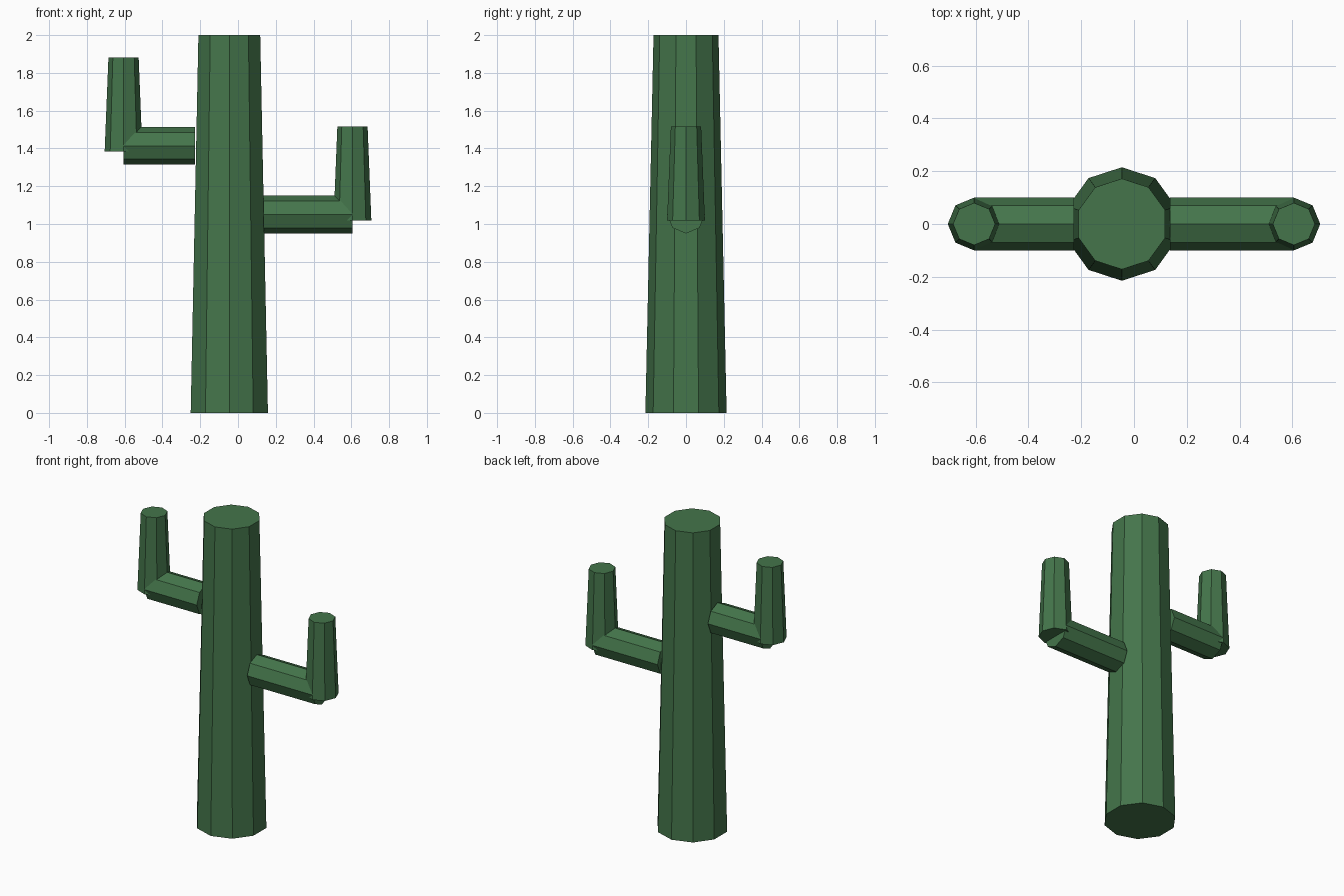
import bpy, math
from mathutils import Matrix

if "Cube" in bpy.data.objects:
    bpy.data.objects.remove(bpy.data.objects["Cube"])

green = bpy.data.materials.new("cactus green")
green.diffuse_color = (0.058, 0.178, 0.070, 1)
green.use_nodes = True
green.node_tree.nodes["Principled BSDF"].inputs["Base Color"].default_value = green.diffuse_color


def tapered(name, sides, r1, r2, length, base, axis='Z', spin=0.0):
    """Flat-shaded, capped prism starting at base and running along axis."""
    bpy.ops.mesh.primitive_cone_add(vertices=sides, radius1=r1, radius2=r2,
                                    depth=length, end_fill_type='NGON')
    ob = bpy.context.object
    ob.name = name
    ob.data.transform(Matrix.Translation((0, 0, length / 2))
                      @ Matrix.Rotation(spin, 4, 'Z'))
    if axis == 'X':
        ob.data.transform(Matrix.Rotation(math.pi / 2, 4, 'Y'))
    ob.location = base
    ob.data.materials.append(green)
    return ob


TRUNK_X = -0.046
TIP_X = 0.606

# Trunk: ten sides, corners on +y and -y
tapered("trunk", 10, 0.215, 0.172, 2.0, (TRUNK_X, 0, 0))

# Arms: horizontal branch out of the trunk, then a tapered upright
for label, side, z in (("left", -1, 1.414), ("right", 1, 1.05)):
    root = TRUNK_X + side * 0.182
    tapered(label + "_branch", 8, 0.1, 0.1, abs(side * TIP_X - root),
            (min(root, side * TIP_X), 0, z), axis='X')
    tapered(label + "_upright", 8, 0.1, 0.08, 0.498, (side * TIP_X, 0, z - 0.031))
